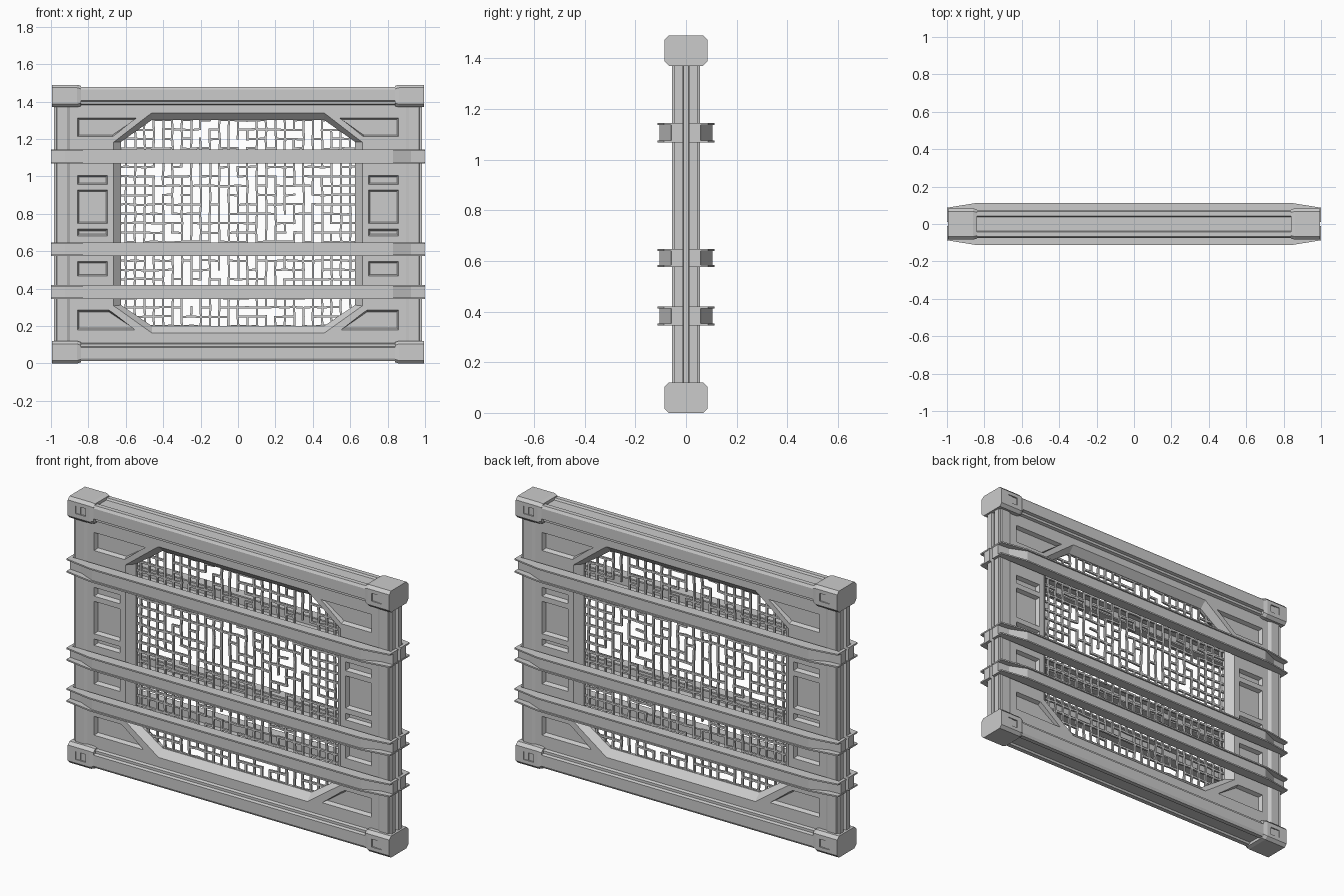
import bpy, bmesh, random
from mathutils import Vector

if "Cube" in bpy.data.objects:
    bpy.data.objects.remove(bpy.data.objects["Cube"])

random.seed(4)


def loft(bm, rings):
    """Closed solid skinned through rings with equal point counts."""
    loops = [[bm.verts.new(p) for p in r] for r in rings]
    n = len(loops[0])
    for a, b in zip(loops, loops[1:]):
        for i in range(n):
            j = (i + 1) % n
            bm.faces.new((a[i], a[j], b[j], b[i]))
    bm.faces.new(loops[0])
    bm.faces.new(loops[-1])


def box(bm, c, s):
    x, y, z = (v / 2 for v in s)
    ring = [(-x, -y), (x, -y), (x, y), (-x, y)]
    loft(bm, [[(c[0] + p, c[1] + q, c[2] + h) for p, q in ring] for h in (-z, z)])


def finish(bm, name):
    bmesh.ops.recalc_face_normals(bm, faces=bm.faces)
    me = bpy.data.meshes.new(name)
    bm.to_mesh(me)
    bm.free()
    ob = bpy.data.objects.new(name, me)
    bpy.context.collection.objects.link(ob)
    return ob


def mirrored(half):
    """Complete a half outline by reflecting its first coordinate."""
    return half + [(-a, b) for a, b in reversed(half)]


def cut(ob, cutter):
    cutter.hide_render = True
    mod = ob.modifiers.new("cut", 'BOOLEAN')
    mod.operation, mod.solver, mod.object = 'DIFFERENCE', 'EXACT', cutter
    bpy.context.view_layer.objects.active = ob
    bpy.ops.object.modifier_apply(modifier=mod.name)
    bpy.data.objects.remove(cutter)


# Wall panel with an octagonal window that narrows towards its middle
bm = bmesh.new()
box(bm, (0, 0, .745), (1.82, .09, 1.3))
panel = finish(bm, "wall_panel")
outer = mirrored([(.46, .157), (.67, .307), (.67, 1.183), (.46, 1.345)])
inner = mirrored([(.46, .2), (.625, .312), (.625, 1.185), (.46, 1.302)])
bm = bmesh.new()
loft(bm, [[(x, y, z) for x, z in pts]
          for y, pts in ((-.05, outer), (-.008, inner), (.008, inner), (.05, outer))])
cut(panel, finish(bm, "window_cutter"))

# Recessed pockets with sloping walls, on both sides and both faces
pockets = [[(.86, z0), (.695, z0), (.695, z1), (.86, z1)]
           for z0, z1 in ((.465, .548), (.68, .72), (.745, .93), (.955, 1.008))]
pockets += [[(.86, 1.315), (.54, 1.315), (.67, 1.21), (.86, 1.21)],
            [(.86, .287), (.69, .287), (.55, .178), (.86, .178)]]
bm = bmesh.new()
for pts in pockets:
    xs, zs = [p[0] for p in pts], [p[1] for p in pts]
    cx, cz = (min(xs) + max(xs)) / 2, (min(zs) + max(zs)) / 2
    fx, fz = 1 - .022 / (max(xs) - min(xs)), 1 - .022 / (max(zs) - min(zs))
    floor = [(cx + (x - cx) * fx, cz + (z - cz) * fz) for x, z in pts]
    for sx in (-1, 1):
        for sy in (-1, 1):
            loft(bm, [[(sx * x, sy * .05, z) for x, z in pts],
                      [(sx * x, sy * .023, z) for x, z in floor]])
cut(panel, finish(bm, "pocket_cutter"))

# Grooved side posts
half = [(.055, .915), (.055, .967), (.045, .97), (.045, .983), (.012, .983), (.01, .968)]
post = mirrored([(.043, .895)] + half)
for side, s in (("left", -1), ("right", 1)):
    bm = bmesh.new()
    loft(bm, [[(s * x, y, z) for y, x in post] for z in (.08, 1.41)])
    finish(bm, side + "_post")

# Stepped top and bottom beams
beam = mirrored([(.043, .11), (.06, .104), (.06, .09), (.076, .085), (.076, .026),
                 (.068, .012), (.043, .012), (.037, .022)])
for name, base, s in (("bottom_beam", 0, 1), ("top_beam", 1.49, -1)):
    bm = bmesh.new()
    loft(bm, [[(x, y, base + s * z) for y, z in beam] for x in (-.93, .93)])
    finish(bm, name)

# Chamfered corner blocks with a lashing hole in each face
for sx in (-1, 1):
    for base, sz in ((0, 1), (1.49, -1)):
        def ring(x, k):
            c = .016
            w, h = .084 - k, .06 - k
            pts = [(w, -h + c), (w, h - c), (w - c, h), (-w + c, h),
                   (-w, h - c), (-w, -h + c), (-w + c, -h), (w - c, -h)]
            return [(sx * x, y, base + sz * .06 + z) for y, z in pts]
        bm = bmesh.new()
        loft(bm, [ring(.84, .006), ring(.86, 0), ring(.994, 0)])
        block = finish(bm, "corner_block")
        bm = bmesh.new()
        for sy in (-1, 1):
            box(bm, (sx * .915, sy * .085, base + sz * .058), (.06, .04, .044))
        cut(block, finish(bm, "hole_cutter"))
        # latch stub inside each hole
        bm = bmesh.new()
        for sy in (-1, 1):
            box(bm, (sx * .932, sy * .07, base + sz * .058), (.026, .018, .044))
        finish(bm, "hole_latch")

# Channel-section straps wrapping the posts, front and back
flange = mirrored([(.84, .113), (1.0, .087), (1.0, .012), (.984, .012), (.984, .055), (.83, .055)])
web = mirrored([(.83, .105), (.925, .064), (.998, .058), (.998, .012),
                (.984, .012), (.984, .048), (.92, .054), (.825, .09)])
# outlines run outer edge then inner edge, so split them into x-symmetric loops
for z0, z1 in ((.345, .42), (.575, .647), (1.068, 1.145)):
    for side, s in (("front", -1), ("back", 1)):
        bm = bmesh.new()
        for pts, a, b in ((flange, z0, z0 + .008), (flange, z1 - .008, z1), (web, z0 + .004, z1 - .004)):
            n = len(pts) // 2
            loop = pts[:n] + pts[n:]
            loft(bm, [[(x, s * y, z) for x, y in loop] for z in (a, b)])
        finish(bm, side + "_strap")

# Wire mesh in the window: a regular lattice with broken segments
STEP, T = .05, .011


def inside(x, z):
    ax, az = abs(x), abs(z - .75)
    return ax < .64 and az < .56 and (ax - .46) / .165 + (az - .435) / .115 < 1.1


bm = bmesh.new()
nodes = {(i, k): Vector((i * STEP + random.uniform(-.003, .003), 0,
                         .75 + k * STEP + random.uniform(-.003, .003)))
         for i in range(-13, 14) for k in range(-12, 13)}
for (i, k), p in nodes.items():
    for di, dk in ((1, 0), (0, 1)):
        q = nodes.get((i + di, k + dk))
        if q is None:
            continue
        mid = (p + q) / 2
        central = abs(mid.x) < .45
        gap = (.36 if central else .06) if di else (.1 if central else .05)
        if not inside(mid.x, mid.z) or random.random() < gap:
            continue
        d = (q - p).normalized() * T / 2
        side = Vector((d.z, 0, -d.x))
        deep = Vector((0, T / 2, 0))
        loft(bm, [[e + side + deep, e + side - deep, e - side - deep, e - side + deep]
                  for e in (p - d, q + d)])
finish(bm, "wire_mesh")
